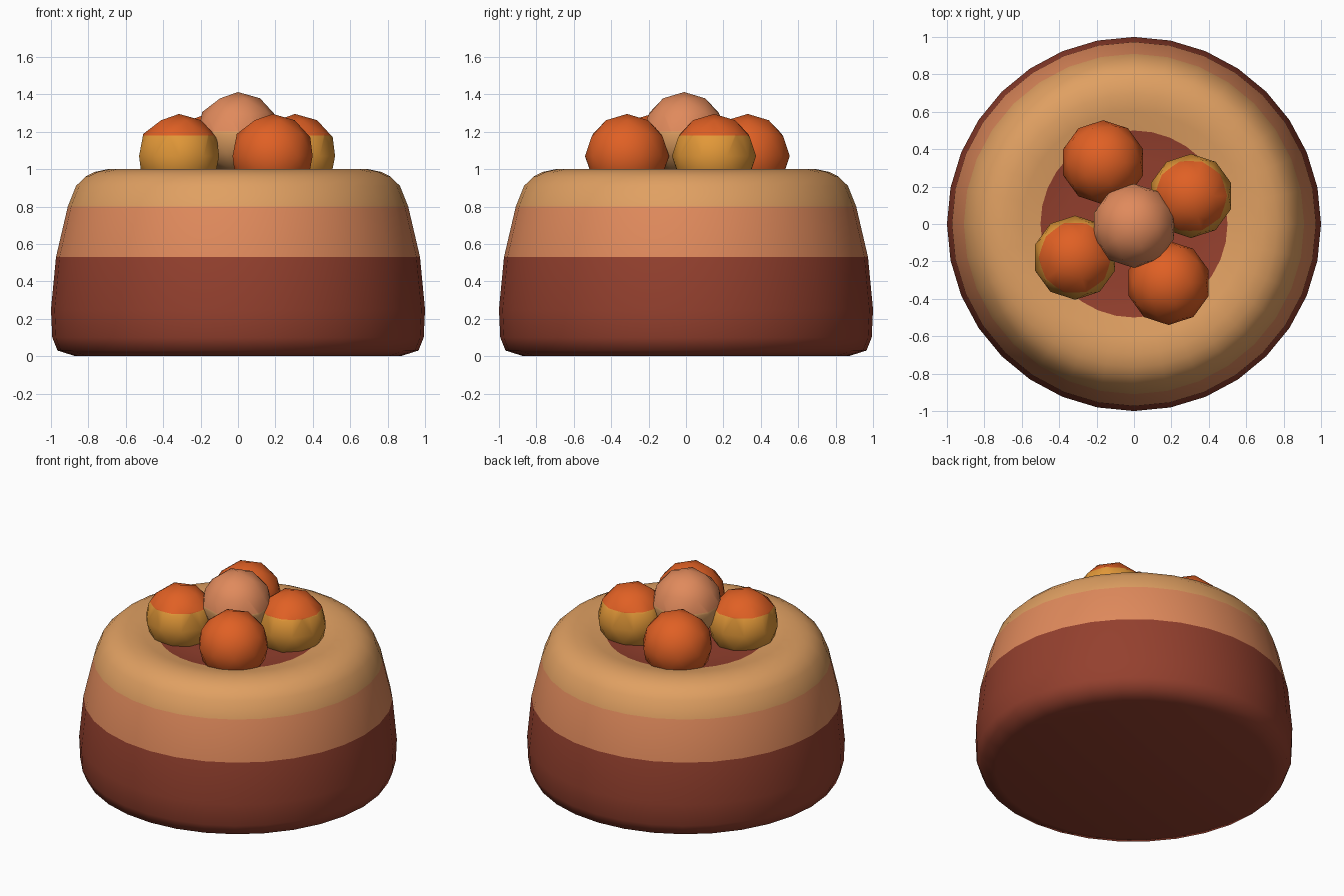
import bpy, bmesh, math
from mathutils import Vector

if "Cube" in bpy.data.objects:
    bpy.data.objects.remove(bpy.data.objects["Cube"])


def material(name, r, g, b):
    lin = [((c / 255 + 0.055) / 1.055) ** 2.4 for c in (r, g, b)]
    m = bpy.data.materials.new(name)
    m.diffuse_color = (*lin, 1)
    m.use_nodes = True
    m.node_tree.nodes["Principled BSDF"].inputs["Base Color"].default_value = m.diffuse_color
    return m


BROWN = material("red_brown", 148, 64, 46)
PEACH = material("peach", 224, 138, 92)
TAN = material("tan", 224, 160, 98)
ORANGE = material("orange", 224, 96, 36)
AMBER = material("amber", 226, 152, 56)


def finish(name, bm, mats):
    for f in bm.faces:
        f.smooth = True
    me = bpy.data.meshes.new(name)
    bm.to_mesh(me)
    bm.free()
    for m in mats:
        me.materials.append(m)
    ob = bpy.data.objects.new(name, me)
    bpy.context.collection.objects.link(ob)
    return ob


# Cake body: turned profile with a shallow dip in the top
profile = [(0, 0), (0.87, 0), (0.965, 0.03), (0.993, 0.1), (1.0, 0.25),
           (0.973, 0.53), (0.91, 0.80), (0.866, 0.91), (0.815, 0.96),
           (0.765, 0.985), (0.695, 1.0), (0.60, 0.992), (0.50, 0.965),
           (0.35, 0.95), (0, 0.945)]
bm = bmesh.new()
verts = [bm.verts.new((r, 0, z)) for r, z in profile]
edges = [bm.edges.new(pair) for pair in zip(verts, verts[1:])]
bmesh.ops.spin(bm, geom=verts + edges, cent=(0, 0, 0), axis=(0, 0, 1),
               angle=math.tau, steps=32, use_merge=False)
bmesh.ops.remove_doubles(bm, verts=bm.verts, dist=0.0005)
bmesh.ops.recalc_face_normals(bm, faces=bm.faces)

# Colour bands by height, brown filling inside the dip
for f in bm.faces:
    z = f.calc_center_median().z
    outer = max(v.co.xy.length for v in f.verts)
    if z < 0.53 or (z > 0.9 and outer < 0.51):
        f.material_index = 0
    elif z < 0.80:
        f.material_index = 1
    else:
        f.material_index = 2
finish("cake_body", bm, [BROWN, PEACH, TAN])


# Fruit balls, optionally split into a cap and a lower colour
def ball(name, pos, radius, cap, lower=None, split=0):
    bm = bmesh.new()
    bmesh.ops.create_icosphere(bm, subdivisions=2, radius=radius)
    bmesh.ops.translate(bm, verts=bm.verts, vec=Vector(pos))
    if lower:
        bmesh.ops.bisect_plane(bm, geom=bm.verts[:] + bm.edges[:] + bm.faces[:],
                               plane_co=(0, 0, split), plane_no=(0, 0, 1))
        for f in bm.faces:
            f.material_index = int(f.calc_center_median().z < split)
    finish(name, bm, [cap, lower] if lower else [cap])


ball("fruit_back", (-0.165, 0.33, 1.07), 0.225, ORANGE)
ball("fruit_front", (0.185, -0.315, 1.07), 0.225, ORANGE)
ball("fruit_right", (0.305, 0.15, 1.07), 0.225, ORANGE, AMBER, 1.18)
ball("fruit_left", (-0.315, -0.18, 1.07), 0.225, ORANGE, AMBER, 1.18)
ball("fruit_top", (0, -0.01, 1.187), 0.225, PEACH, TAN, 1.20)
